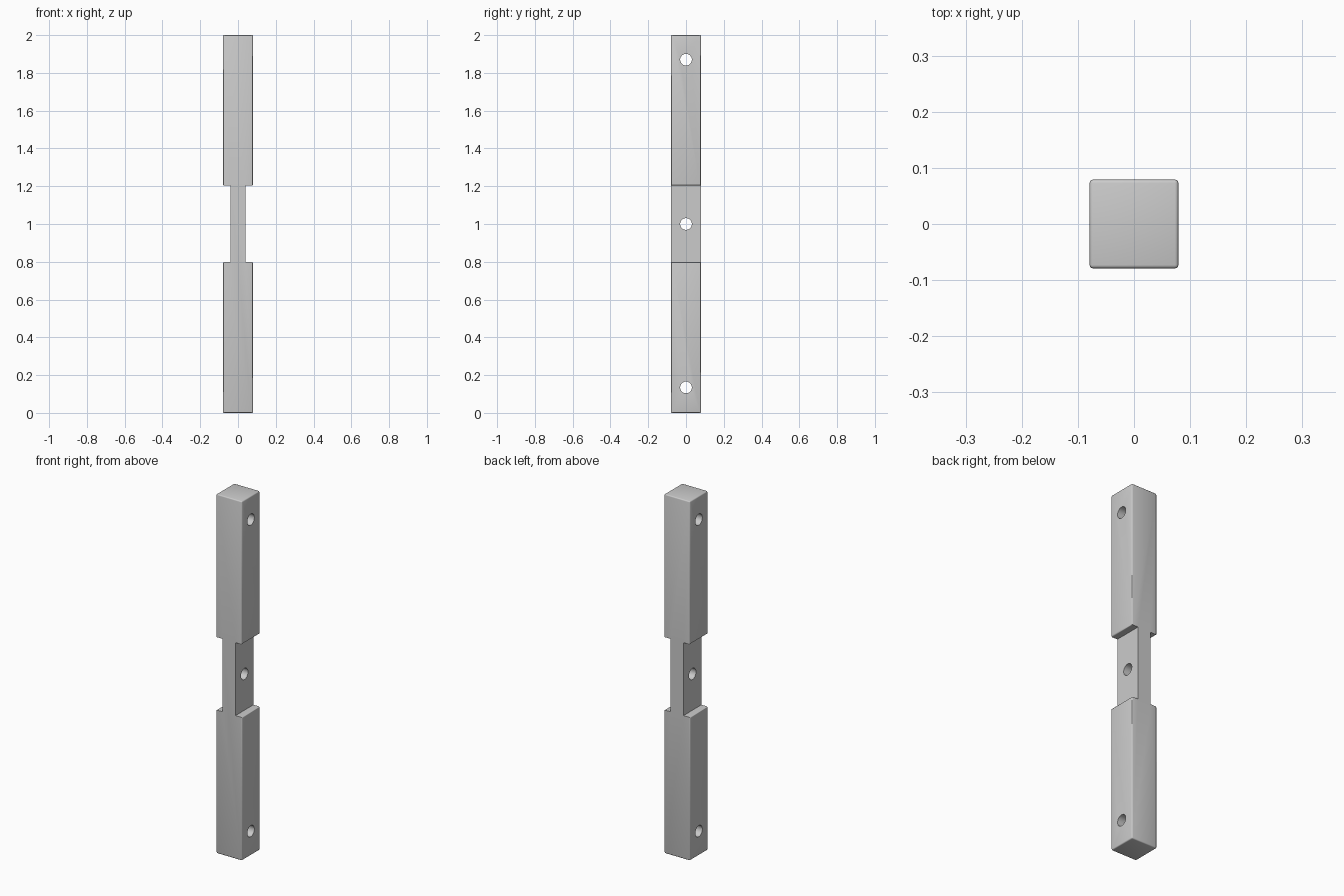
import bpy, bmesh, math

cube = bpy.data.objects.get("Cube")
if cube:
    bpy.data.objects.remove(cube, do_unlink=True)

HALF, NECK, HEIGHT = 0.079, 0.04, 2.0
NECK_LOW, NECK_HIGH = 0.798, 1.204
HOLE_RADIUS = 0.031

grey = bpy.data.materials.new("plain grey")
grey.use_nodes = True
colour = (0.6, 0.6, 0.6, 1)
grey.diffuse_color = colour
grey.node_tree.nodes["Principled BSDF"].inputs["Base Color"].default_value = colour

# Square bar with a thinner waist: half outline, mirrored, then extruded in depth
right_side = [(HALF, 0), (HALF, NECK_LOW), (NECK, NECK_LOW),
              (NECK, NECK_HIGH), (HALF, NECK_HIGH), (HALF, HEIGHT)]
outline = right_side + [(-x, z) for x, z in reversed(right_side)]
bm = bmesh.new()
face = bm.faces.new([bm.verts.new((x, -HALF, z)) for x, z in outline])
extruded = bmesh.ops.extrude_face_region(bm, geom=[face])["geom"]
bmesh.ops.translate(bm, vec=(0, 2 * HALF, 0),
                    verts=[v for v in extruded if isinstance(v, bmesh.types.BMVert)])
bmesh.ops.recalc_face_normals(bm, faces=bm.faces)

# Small rounding on the outer edges of the two thick blocks
outer = [e for e in bm.edges if e.is_convex
         and all(abs(v.co.x) > NECK + 0.01 for v in e.verts)]
bmesh.ops.bevel(bm, geom=outer, offset=0.006, segments=3, profile=0.5, affect="EDGES")
mesh = bpy.data.meshes.new("bar")
bm.to_mesh(mesh)
bm.free()
bar = bpy.data.objects.new("bar", mesh)
bpy.context.collection.objects.link(bar)
mesh.materials.append(grey)

# Three round holes straight through from side to side
for name, z in (("lower", 0.135), ("middle", 1.0), ("upper", 1.87)):
    bpy.ops.mesh.primitive_cylinder_add(vertices=32, radius=HOLE_RADIUS, depth=0.4,
                                        location=(0, 0, z), rotation=(0, math.pi / 2, 0))
    cutter = bpy.context.object
    cutter.name = name + "_hole_cutter"
    cutter.data.materials.append(grey)
    cutter.hide_render = True
    cut = bar.modifiers.new(name + " hole", "BOOLEAN")
    cut.operation, cut.solver, cut.object = "DIFFERENCE", "EXACT", cutter
    bpy.ops.object.select_all(action="DESELECT")
    bar.select_set(True)
    bpy.context.view_layer.objects.active = bar
    bpy.ops.object.modifier_apply(modifier=cut.name)
    bpy.data.objects.remove(cutter, do_unlink=True)

bpy.ops.object.shade_smooth_by_angle(angle=math.radians(35))
